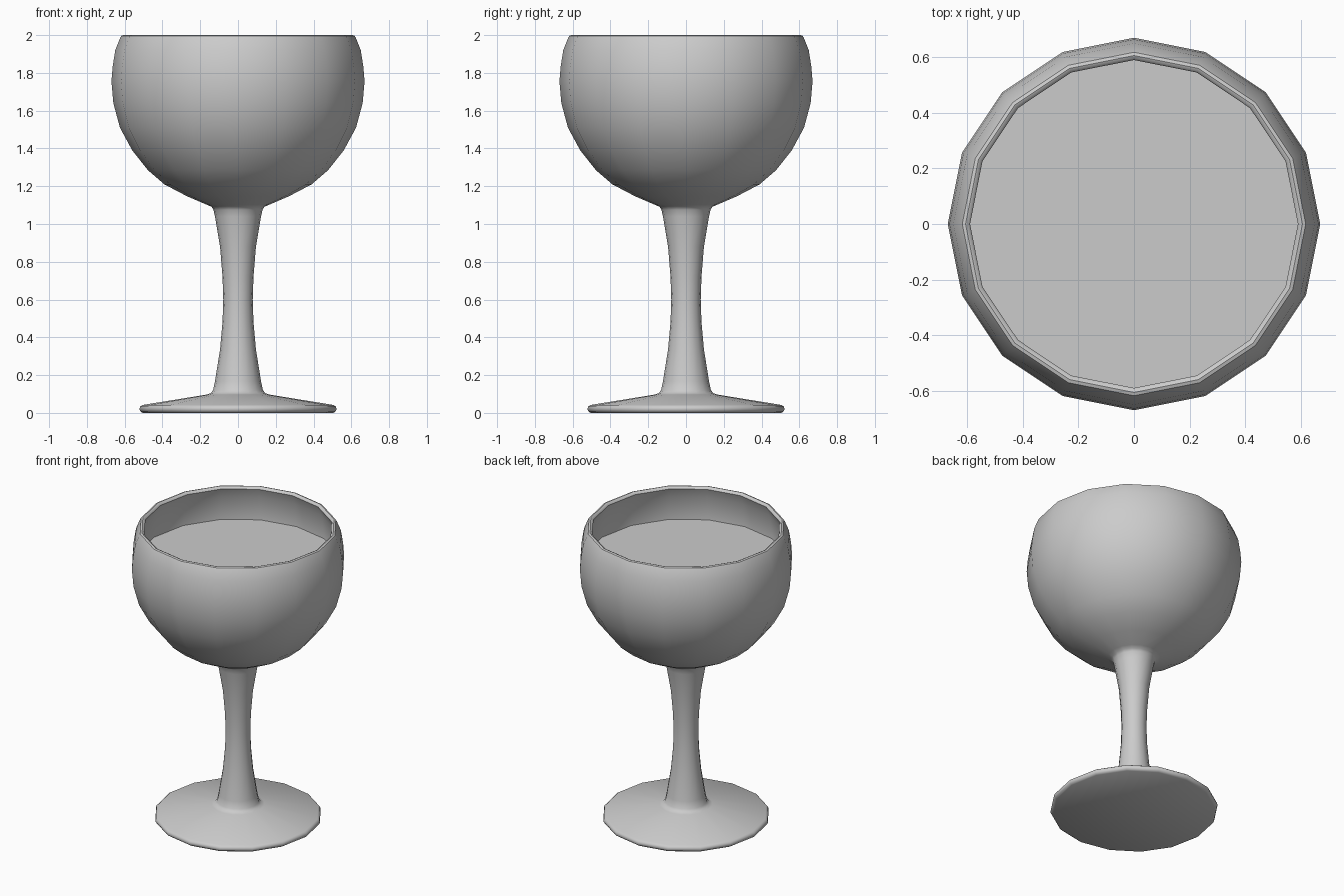
import bpy, bmesh, math

SIDES = 16

cube = bpy.data.objects.get("Cube")
if cube:
    bpy.data.objects.remove(cube, do_unlink=True)

grey = bpy.data.materials.new("plain_grey")
grey.use_nodes = True
colour = (0.6, 0.6, 0.6, 1)
grey.diffuse_color = colour
grey.node_tree.nodes["Principled BSDF"].inputs["Base Color"].default_value = colour


def lathe(name, profile):
    """Turn a (radius, height) profile about z; radius 0 makes a pole."""
    bm = bmesh.new()
    rings = []
    for r, z in profile:
        count = SIDES if r > 0 else 1
        angles = [2 * math.pi * i / SIDES for i in range(count)]
        rings.append([bm.verts.new((r * math.cos(a), r * math.sin(a), z)) for a in angles])
    for low, high in zip(rings, rings[1:]):
        for i in range(SIDES):
            j = (i + 1) % SIDES
            corners = [low[i % len(low)], low[j % len(low)],
                       high[j % len(high)], high[i % len(high)]]
            bm.faces.new(list(dict.fromkeys(corners)))
    bmesh.ops.recalc_face_normals(bm, faces=bm.faces)
    mesh = bpy.data.meshes.new(name)
    bm.to_mesh(mesh)
    bm.free()
    mesh.materials.append(grey)
    obj = bpy.data.objects.new(name, mesh)
    bpy.context.collection.objects.link(obj)
    bpy.ops.object.select_all(action="DESELECT")
    obj.select_set(True)
    bpy.context.view_layer.objects.active = obj
    bpy.ops.object.shade_smooth_by_angle(angle=math.radians(40))
    return obj


# Profile sections from the underside up
foot = [(0, 0), (0.505, 0), (0.517, 0.008), (0.522, 0.02), (0.518, 0.033),
        (0.505, 0.042), (0.165, 0.097), (0.145, 0.104), (0.132, 0.12)]
stem = [(0.122, 0.167), (0.095, 0.336), (0.082, 0.48), (0.078, 0.6),
        (0.082, 0.72), (0.095, 0.88), (0.122, 1.04)]
bowl = [(0.13, 1.075), (0.14, 1.091), (0.165, 1.102), (0.27, 1.147), (0.39, 1.21),
        (0.477, 1.285), (0.56, 1.39), (0.625, 1.51), (0.66, 1.64),
        (0.67, 1.755), (0.664, 1.83), (0.65, 1.92)]
rim = [(0.624, 1.985), (0.618, 1.996), (0.606, 2.0), (0.596, 1.996), (0.59, 1.985)]
inside = [(0.616, 1.92), (0.637, 1.755), (0.593, 1.52), (0.453, 1.31), (0.26, 1.18), (0, 1.13)]

# Goblet: foot, stem and hollow bowl in one turned surface
lathe("goblet", foot + stem + bowl + rim + inside)

# Drink filling the lower part of the bowl
lathe("drink", [(0, 1.14), (0.25, 1.185), (0.445, 1.315), (0.585, 1.525),
                (0.636, 1.755), (0, 1.755)])
